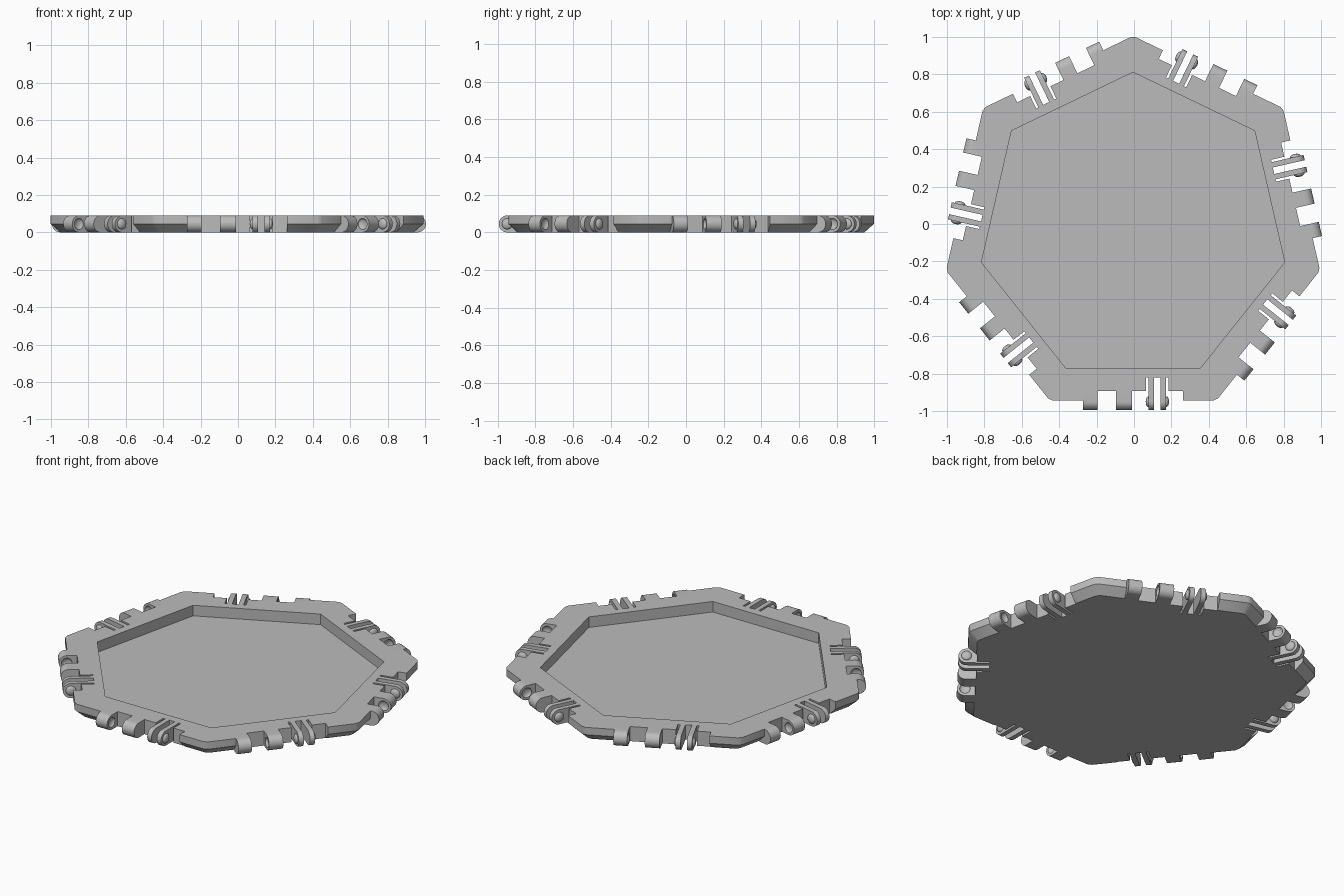
import bpy, bmesh, math
from mathutils import Matrix, Vector

if "Cube" in bpy.data.objects:
    bpy.data.objects.remove(bpy.data.objects["Cube"])

SIDES = 7
HEIGHT = 0.09
EDGE = 0.924        # distance from centre to a side
NOTCH = 0.873       # distance from centre to the notch wall
AXIS = 0.93         # distance from centre to the hinge axis
RADIUS = HEIGHT / 2
STEP = math.tau / SIDES
CENTRE = Matrix.Translation((-0.005, -0.02, 0))
PLACES = [CENTRE @ Matrix.Rotation(k * STEP, 4, 'Z') for k in range(SIDES)]
KNUCKLES = [(-0.268, -0.19), (-0.09, -0.007)]
FINGERS = [(0.083, 0.112), (0.148, 0.177)]

grey = bpy.data.materials.new("plain_grey")
grey.use_nodes = True
grey.diffuse_color = (0.5, 0.5, 0.5, 1)
grey.node_tree.nodes["Principled BSDF"].inputs["Base Color"].default_value = (0.5, 0.5, 0.5, 1)


def loft(bm, rings):
    """Close a solid through rings of equal point count."""
    loops = [[bm.verts.new(p) for p in ring] for ring in rings]
    bm.faces.new(loops[0])
    bm.faces.new(loops[-1])
    for a, b in zip(loops, loops[1:]):
        for i in range(len(a)):
            j = (i + 1) % len(a)
            bm.faces.new((a[i], a[j], b[j], b[i]))


def finish(name, bm, cutter=False):
    bmesh.ops.recalc_face_normals(bm, faces=bm.faces)
    mesh = bpy.data.meshes.new(name)
    bm.to_mesh(mesh)
    bm.free()
    mesh.materials.append(grey)
    obj = bpy.data.objects.new(name, mesh)
    bpy.context.collection.objects.link(obj)
    if cutter:
        obj.hide_render = True
        obj.hide_set(True)
    return obj


def cut(obj, cutter):
    mod = obj.modifiers.new("cut", 'BOOLEAN')
    mod.operation = 'DIFFERENCE'
    mod.solver = 'EXACT'
    mod.object = cutter


def apply_and_smooth(obj):
    bpy.ops.object.select_all(action='DESELECT')
    bpy.context.view_layer.objects.active = obj
    obj.select_set(True)
    for mod in list(obj.modifiers):
        bpy.ops.object.modifier_apply(modifier=mod.name)
    bpy.ops.object.shade_smooth_by_angle(angle=math.radians(30))


def polygon(apothem, z, chop):
    """Seven-sided ring; chop blunts each corner."""
    half = apothem * math.tan(STEP / 2) - chop
    ends = (-half, half) if chop else (half,)
    return [m @ Vector((t, -apothem, z)) for m in PLACES for t in ends]


def hinge_blocks(bm, spans):
    """Blocks with a round outer end, extruded along each side."""
    for m in PLACES:
        for t0, t1 in spans:
            profile = [(NOTCH, 0), (NOTCH, HEIGHT)]
            for i in range(17):
                a = math.pi / 2 - math.pi * i / 16
                profile.append((AXIS + RADIUS * math.cos(a), RADIUS + RADIUS * math.sin(a)))
            loft(bm, [[m @ Vector((t, -n, z)) for n, z in profile] for t in (t0, t1)])


def buttons(bm, positions, size):
    """Flattened balls centred on the hinge axis."""
    for m in PLACES:
        for t in positions:
            place = m @ Matrix.Translation((t, -AXIS, RADIUS)) @ Matrix.Diagonal((size * 0.53, size, size, 1))
            bmesh.ops.create_uvsphere(bm, u_segments=24, v_segments=12, radius=1, matrix=place)


# Tray body with a chamfered lower rim
bm = bmesh.new()
loft(bm, [polygon(0.877, 0, 0.015), polygon(EDGE, 0.045, 0.015), polygon(EDGE, HEIGHT, 0.015)])
tray = finish("tray", bm)

# Shallow recess
bm = bmesh.new()
loft(bm, [polygon(0.749, 0.025, 0), polygon(0.749, 0.2, 0)])
recess = finish("recess_cutter", bm, True)

# Notch in each side, with slits beside the fingers
bm = bmesh.new()
outer, deep = 1.1, 0.8
outline = [(-0.268, outer), (-0.268, NOTCH)]
(f0, f1), (f2, f3) = FINGERS
for a, b in ((0.07, f0), (f1, f2), (f3, 0.19)):
    outline += [(a, NOTCH), (a, deep), (b, deep), (b, NOTCH)]
outline += [(0.268, NOTCH), (0.268, outer)]
for m in PLACES:
    loft(bm, [[m @ Vector((t, -n, z)) for t, n in outline] for z in (-0.1, 0.2)])
notches = finish("notch_cutter", bm, True)
cut(tray, recess)
cut(tray, notches)

# Hinge knuckles with dimples facing each other
bm = bmesh.new()
hinge_blocks(bm, KNUCKLES)
knuckles = finish("hinge_knuckles", bm)
bm = bmesh.new()
buttons(bm, (KNUCKLES[0][1], KNUCKLES[1][0]), 0.03)
dimples = finish("dimple_cutter", bm, True)
cut(knuckles, dimples)

# Snap fingers with domes on their outer faces
bm = bmesh.new()
hinge_blocks(bm, FINGERS)
fingers = finish("snap_fingers", bm)
bm = bmesh.new()
buttons(bm, (f0, f3), 0.029)
domes = finish("snap_domes", bm)

for part in (tray, knuckles, fingers, domes):
    apply_and_smooth(part)
for helper in (recess, notches, dimples):
    bpy.data.objects.remove(helper)
